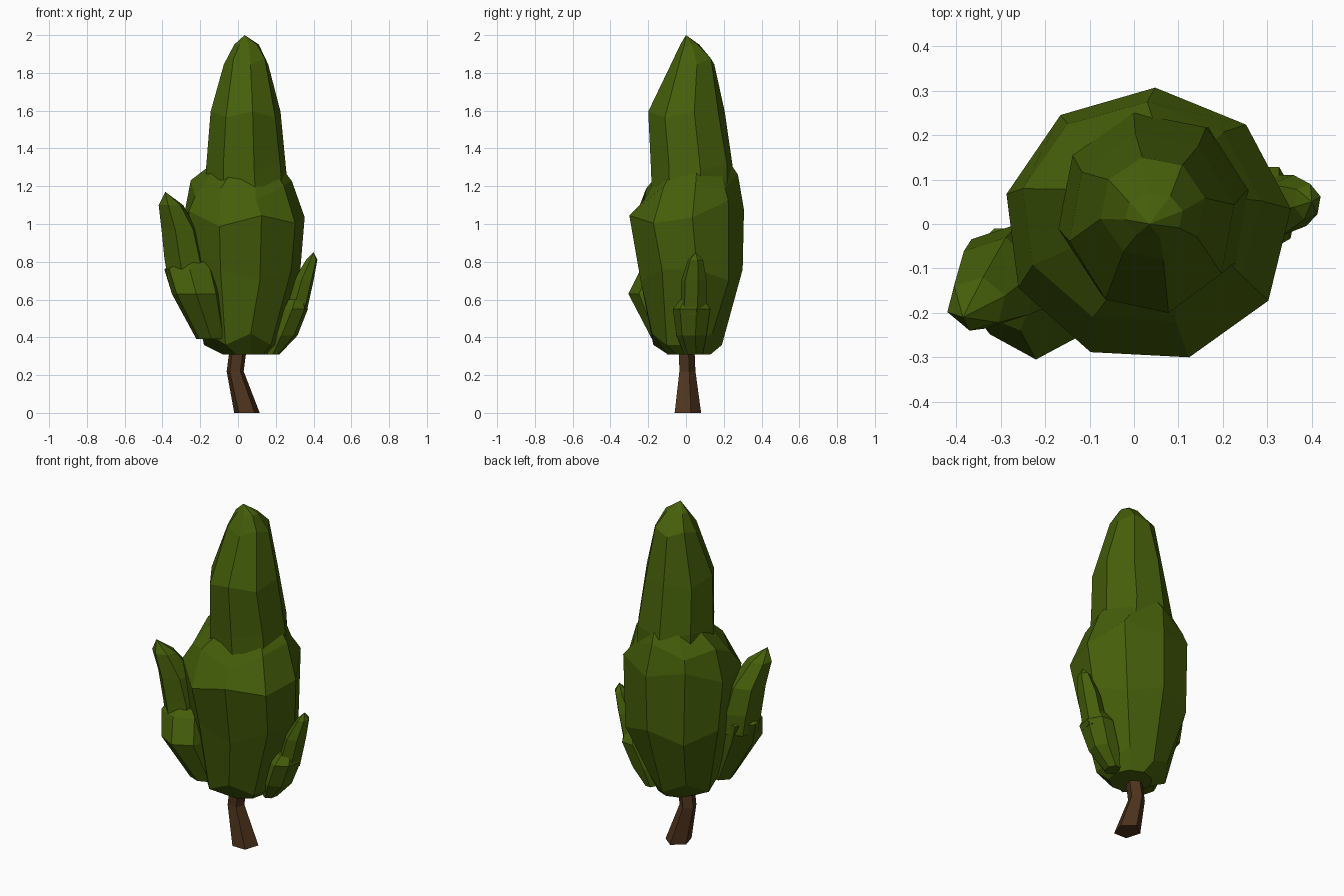
import bpy, bmesh, math


def material(name, rgb):
    m = bpy.data.materials.new(name)
    m.diffuse_color = (*rgb, 1)
    return m


leaf = material("leaf", (0.06, 0.115, 0.003))
bark = material("bark", (0.075, 0.033, 0.012))


def fit(values, lo, hi):
    a, b = min(values), max(values)
    return [lo + (v - a) / (b - a) * (hi - lo) for v in values]


def loft(name, rings, sides, mat, phase=0.0, zigzag=0.0, tip=None):
    """Loft polygons fitted to boxes: z, xmin, xmax, ymin, ymax, optional rise towards the back."""
    bm = bmesh.new()
    loops = []
    for k, (z, x0, x1, y0, y1, *rise) in enumerate(rings):
        ang = [phase + 2 * math.pi * i / sides for i in range(sides)]
        xs = fit([math.cos(a) for a in ang], x0, x1)
        ys = fit([math.sin(a) for a in ang], y0, y1)
        slope = rise[0] if rise else 0
        wave = zigzag if 0 < k < len(rings) - 1 else 0
        loops.append([bm.verts.new((x, y, z + slope * y + wave * (-1) ** (i + k)))
                      for i, (x, y) in enumerate(zip(xs, ys))])
    for a, b in zip(loops, loops[1:]):
        for i in range(sides):
            j = (i + 1) % sides
            bm.faces.new((a[i], a[j], b[j], b[i]))
    bm.faces.new(loops[0][::-1])
    if tip:
        t = bm.verts.new(tip)
        for i in range(sides):
            bm.faces.new((loops[-1][i], loops[-1][(i + 1) % sides], t))
    else:
        bm.faces.new(loops[-1])
    bmesh.ops.recalc_face_normals(bm, faces=bm.faces)
    me = bpy.data.meshes.new(name)
    bm.to_mesh(me)
    bm.free()
    me.materials.append(mat)
    ob = bpy.data.objects.new(name, me)
    bpy.context.collection.objects.link(ob)
    return ob


# Crooked trunk
loft("trunk", [(0, -0.02, 0.115, -0.06, 0.08),
               (0.22, -0.06, 0.03, -0.035, 0.05),
               (0.45, -0.03, 0.06, -0.04, 0.04)], 5, bark, 0.3)

# Wide lower crown, slightly higher at the back
loft("lower_crown", [(0.31, -0.08, 0.15, -0.10, 0.13),
                     (0.39, -0.18, 0.205, -0.18, 0.19),
                     (0.73, -0.27, 0.33, -0.24, 0.30),
                     (1.06, -0.287, 0.353, -0.30, 0.307, 0.15),
                     (1.19, -0.25, 0.285, -0.22, 0.275, 0.15),
                     (1.30, -0.14, 0.22, -0.14, 0.22, 0.2)], 9, leaf, 0.12, 0.03)

# Tall upper crown
loft("upper_crown", [(1.12, -0.17, 0.27, -0.18, 0.25),
                     (1.30, -0.17, 0.255, -0.185, 0.25),
                     (1.58, -0.145, 0.225, -0.20, 0.205),
                     (1.86, -0.075, 0.16, -0.08, 0.15),
                     (1.95, -0.02, 0.11, -0.03, 0.07)],
     8, leaf, 0.2, 0.015, (0.035, 0.0, 2.0))

# Left side branch
loft("left_branch_base", [(0.39, -0.22, -0.06, -0.18, -0.05),
                          (0.63, -0.35, -0.09, -0.305, -0.02),
                          (0.76, -0.39, -0.12, -0.24, -0.01),
                          (0.80, -0.33, -0.15, -0.20, -0.05)], 7, leaf, 0.22)
loft("left_branch_tip", [(0.70, -0.37, -0.16, -0.22, 0.0),
                         (0.82, -0.39, -0.18, -0.225, 0.0),
                         (0.97, -0.405, -0.215, -0.235, -0.03),
                         (1.10, -0.42, -0.29, -0.24, -0.12)],
     6, leaf, 0.3, 0, (-0.385, -0.21, 1.17))

# Right side branch
loft("right_branch_base", [(0.31, 0.15, 0.22, -0.01, 0.09),
                           (0.41, 0.15, 0.315, -0.05, 0.11),
                           (0.55, 0.21, 0.37, -0.07, 0.13),
                           (0.60, 0.25, 0.355, -0.03, 0.10)], 7, leaf, 0.2)
loft("right_branch_tip", [(0.52, 0.24, 0.36, -0.03, 0.11),
                          (0.70, 0.295, 0.40, -0.025, 0.11),
                          (0.81, 0.36, 0.42, 0.01, 0.09)],
     6, leaf, 0.3, 0, (0.40, 0.05, 0.85))
